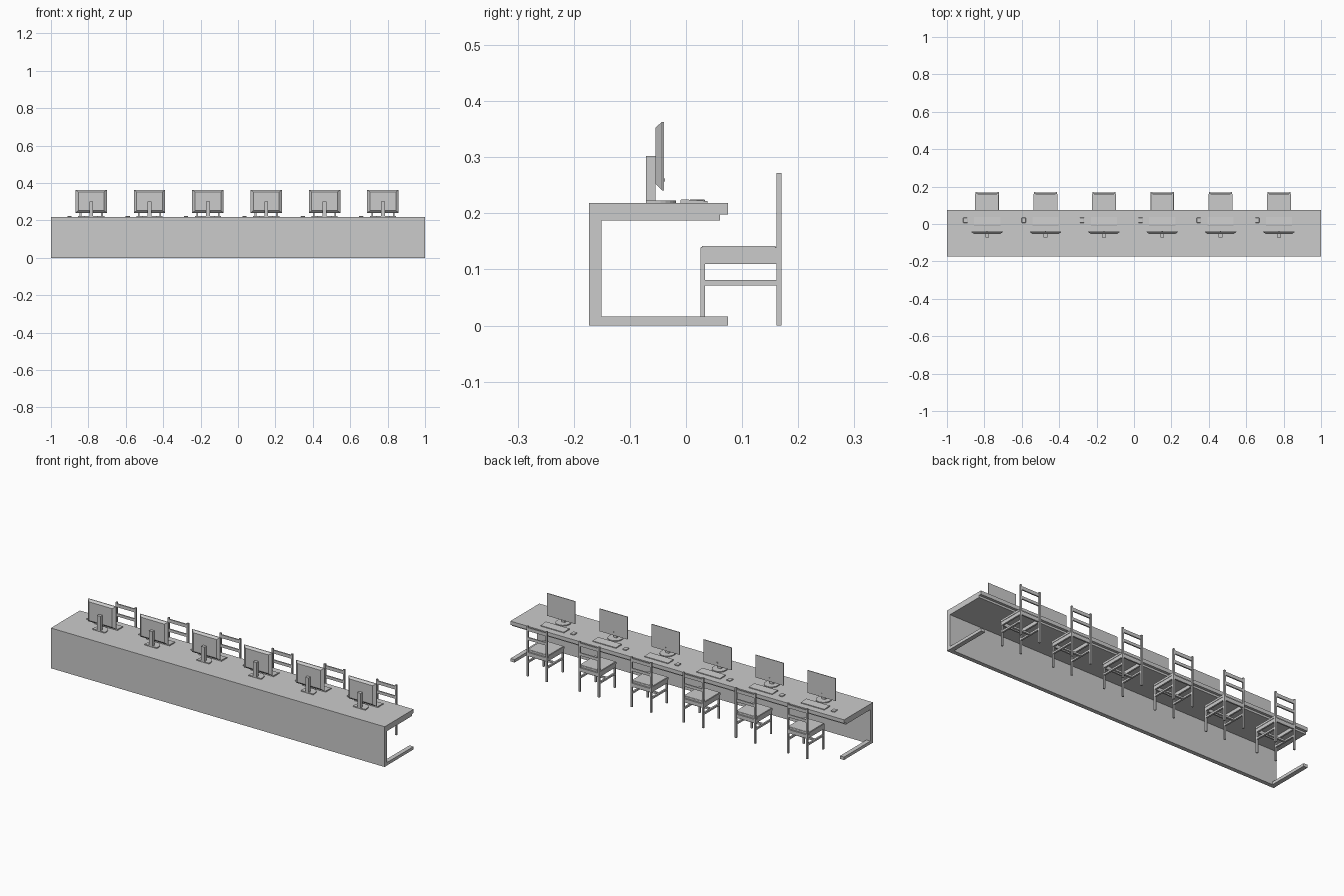
import bpy, bmesh, math

if "Cube" in bpy.data.objects:
    bpy.data.objects.remove(bpy.data.objects["Cube"])

STATIONS = [-0.785 + 0.312 * i for i in range(6)]


def mesh_object(name, bm):
    bmesh.ops.recalc_face_normals(bm, faces=bm.faces)
    me = bpy.data.meshes.new(name)
    bm.to_mesh(me)
    bm.free()
    ob = bpy.data.objects.new(name, me)
    bpy.context.collection.objects.link(ob)
    return ob


def box(name, x0, x1, y0, y1, z0, z1, bevel=0):
    bm = bmesh.new()
    bmesh.ops.create_cube(bm, size=1)
    for v in bm.verts:
        v.co = ((x0 + x1) / 2 + v.co.x * (x1 - x0),
                (y0 + y1) / 2 + v.co.y * (y1 - y0),
                (z0 + z1) / 2 + v.co.z * (z1 - z0))
    ob = mesh_object(name, bm)
    if bevel:
        m = ob.modifiers.new("bevel", "BEVEL")
        m.width, m.segments = bevel, 2
    return ob


def extrude(name, points, offset):
    """Closed outline of 3D points pushed along an offset."""
    bm = bmesh.new()
    face = bm.faces.new([bm.verts.new(p) for p in points])
    ext = bmesh.ops.extrude_face_region(bm, geom=[face])
    bmesh.ops.translate(bm, vec=offset,
                        verts=[g for g in ext["geom"] if isinstance(g, bmesh.types.BMVert)])
    return mesh_object(name, bm)


# desk: top and front panel as one folded profile, stepped at the user's edge
profile = [(-0.173, 0), (-0.151, 0), (-0.151, 0.187), (0.061, 0.187),
           (0.061, 0.198), (0.075, 0.198), (0.075, 0.218), (-0.173, 0.218)]
extrude("desk_body", [(-1, y, z) for y, z in profile], (2, 0, 0))
for s in (-1, 1):
    xs = sorted((s * 0.999, s * 0.975))
    box("desk_foot", *xs, -0.151, 0.075, 0, 0.016)


def monitor(cx):
    # screen housing: wide face towards the user, chamfered back
    bm = bmesh.new()
    rings = []
    for y, hw, z0, z1 in ((-0.054, 0.069, 0.252, 0.353), (-0.043, 0.084, 0.241, 0.363),
                          (-0.039, 0.084, 0.241, 0.363)):
        rings.append([bm.verts.new((cx + sx * hw, y, z))
                      for sx, z in ((-1, z0), (1, z0), (1, z1), (-1, z1))])
    for a, b in zip(rings, rings[1:]):
        for i in range(4):
            j = (i + 1) % 4
            bm.faces.new((a[i], a[j], b[j], b[i]))
    bm.faces.new(rings[0])
    bm.faces.new(rings[-1])
    mesh_object("monitor_screen", bm)
    box("monitor_button", cx - 0.003, cx + 0.003, -0.039, -0.037, 0.257, 0.262)
    # stand column and rounded foot plate
    box("monitor_column", cx - 0.01, cx + 0.01, -0.071, -0.054, 0.22, 0.302)
    outline = [(cx - 0.037, -0.071, 0.218), (cx + 0.037, -0.071, 0.218)]
    for i in range(13):
        a = math.pi * i / 12
        outline.append((cx + 0.037 * math.cos(a), -0.055 + 0.037 * math.sin(a), 0.218))
    extrude("monitor_base", outline, (0, 0, 0.005))


def keyboard_and_mouse(cx):
    # wedge keyboard, higher at the far edge
    side = [(-0.01, 0.218), (0.038, 0.218), (0.038, 0.222), (-0.006, 0.225), (-0.01, 0.224)]
    extrude("keyboard", [(cx - 0.07, y, z) for y, z in side], (0.14, 0, 0))
    box("mouse", cx - 0.128, cx - 0.105, 0.006, 0.034, 0.218, 0.225, 0.003)


def chair(cx):
    w, t = 0.062, 0.009
    for s in (-1, 1):
        xs = sorted((cx + s * w, cx + s * (w - t)))
        box("chair_front_leg", *xs, 0.026, 0.034, 0, 0.13)
        box("chair_back_post", *xs, 0.161, 0.17, 0, 0.272)
        box("chair_side_apron", *xs, 0.034, 0.161, 0.11, 0.13)
        box("chair_side_stretcher", *xs, 0.034, 0.161, 0.071, 0.081)
    # cross pieces between left and right
    x0, x1 = cx - w + t, cx + w - t
    box("chair_front_apron", x0, x1, 0.026, 0.034, 0.11, 0.13)
    box("chair_back_apron", x0, x1, 0.161, 0.169, 0.11, 0.13)
    box("chair_cross_stretcher", x0, x1, 0.092, 0.102, 0.071, 0.081)
    box("chair_top_slat", x0, x1, 0.162, 0.169, 0.246, 0.264)
    box("chair_lower_slat", x0, x1, 0.162, 0.169, 0.196, 0.211)
    # seat board and thin cushion
    box("chair_seat", cx - 0.064, cx + 0.064, 0.026, 0.161, 0.128, 0.139)
    box("chair_cushion", cx - 0.062, cx + 0.062, 0.028, 0.16, 0.137, 0.142, 0.002)


for x in STATIONS:
    monitor(x)
    keyboard_and_mouse(x)
    chair(x)
